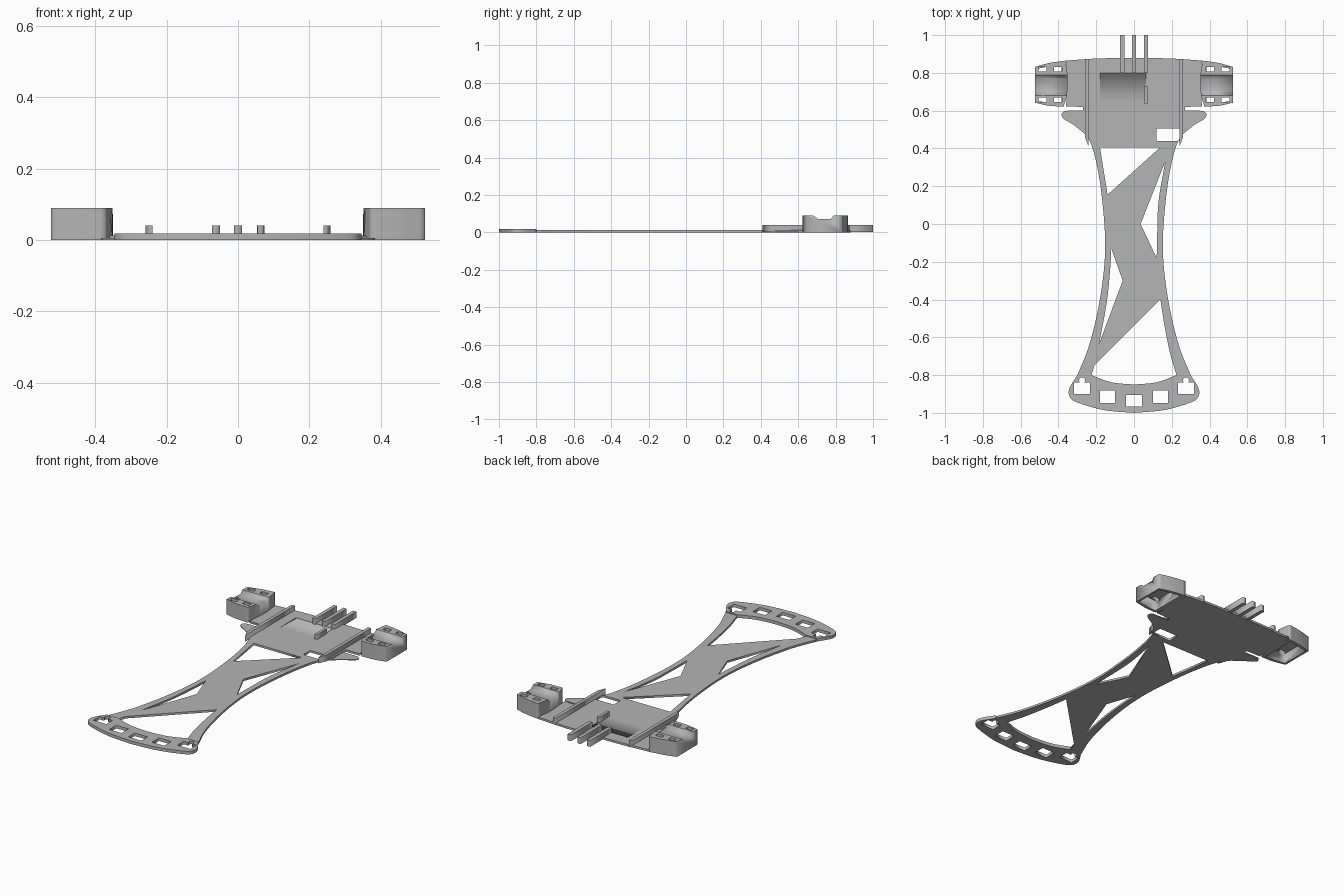
import bpy, bmesh, math
from mathutils import Vector

cube = bpy.data.objects.get("Cube")
if cube:
    bpy.data.objects.remove(cube, do_unlink=True)

grey = bpy.data.materials.new("plain grey")
grey.use_nodes = True
grey.diffuse_color = (0.46, 0.46, 0.46, 1)
grey.node_tree.nodes["Principled BSDF"].inputs["Base Color"].default_value = grey.diffuse_color


def smooth(points, steps=5):
    """Soft curve passing through the given points."""
    pts = [Vector(p) for p in points]
    pts = [2 * pts[0] - pts[1]] + pts + [2 * pts[-1] - pts[-2]]
    out = []
    for a, b, c, d in zip(pts, pts[1:], pts[2:], pts[3:]):
        for i in range(steps):
            t = i / steps
            out.append(b + (c - a) * t / 2 + (a * 2 - b * 5 + c * 4 - d) * t * t / 2
                       + (b * 3 - a - c * 3 + d) * t ** 3 / 2)
    return [tuple(p) for p in out] + [tuple(points[-1])]


def flip(points):
    return [(-x, y) for x, y in reversed(points)]


def rect(x, y, w, h):
    return [(x - w / 2, y - h / 2), (x + w / 2, y - h / 2), (x + w / 2, y + h / 2), (x - w / 2, y + h / 2)]


def prism(name, loops, low, high, along_x=False):
    """Extrude a filled outline with holes, upwards or along x."""
    curve = bpy.data.curves.new(name, "CURVE")
    curve.dimensions = "2D"
    curve.fill_mode = "BOTH"
    curve.extrude = (high - low) / 2
    for loop in loops:
        spline = curve.splines.new("POLY")
        spline.points.add(len(loop) - 1)
        for point, (u, v) in zip(spline.points, loop):
            point.co = (u, v, 0, 1)
        spline.use_cyclic_u = True
    temp = bpy.data.objects.new(name, curve)
    bpy.context.collection.objects.link(temp)
    graph = bpy.context.evaluated_depsgraph_get()
    mesh = bpy.data.meshes.new_from_object(temp.evaluated_get(graph))
    bpy.data.objects.remove(temp, do_unlink=True)
    bm = bmesh.new()
    bm.from_mesh(mesh)
    bmesh.ops.remove_doubles(bm, verts=bm.verts, dist=0.00005)
    for v in bm.verts:
        v.co.z += (low + high) / 2
        if along_x:
            v.co = v.co.zxy
    bmesh.ops.recalc_face_normals(bm, faces=bm.faces)
    bm.to_mesh(mesh)
    bm.free()
    mesh.materials.clear()
    mesh.materials.append(grey)
    obj = bpy.data.objects.new(name, mesh)
    bpy.context.collection.objects.link(obj)
    return obj


def cut(obj, cutter):
    cutter.hide_render = True
    mod = obj.modifiers.new("cut", "BOOLEAN")
    mod.operation = "DIFFERENCE"
    mod.solver = "EXACT"
    mod.object = cutter
    bpy.context.view_layer.objects.active = obj
    bpy.ops.object.modifier_apply(modifier=mod.name)
    bpy.data.objects.remove(cutter, do_unlink=True)


# Frame: deck, waisted side arms and diagonal braces
THICK = 0.012
arm = smooth([(0.30, -0.8), (0.24, -0.65), (0.19, -0.45), (0.16, -0.25), (0.153, -0.1),
              (0.16, 0.04), (0.18, 0.22), (0.21, 0.37), (0.24, 0.45), (0.27, 0.485)])
deck = [(0.27, 0.62), (0.36, 0.622), (0.352, 0.74), (0.36, 0.865)]
back = smooth([(0.36, 0.865), (0.2, 0.876), (0, 0.88)])[1:]
right_half = arm + deck + back
inner_arm = smooth([(0.14, -0.4), (0.16, -0.53), (0.19, -0.68), (0.225, -0.8)])
outline = right_half + flip(right_half)[1:] + [(-0.225, -0.8), (-0.21, -0.75)] + inner_arm
braces = [
    [(-0.18, 0.405), (0.138, 0.405), (-0.14, 0.155)],
    smooth([(0.12, -0.18), (0.123, -0.05), (0.13, 0.12), (0.165, 0.33)]) + [(0.035, 0)],
    smooth([(-0.12, -0.13), (-0.127, -0.25), (-0.145, -0.42), (-0.185, -0.635)]) + [(-0.06, -0.3)],
]
frame = prism("frame", [outline, rect(0.18, 0.472, 0.12, 0.065)] + braces, 0, THICK)
ramp = [(0.64, THICK), (0.8, 0.006), (0.8, 0.03), (0.64, 0.03)]
cut(frame, prism("ramp_cutter", [ramp], -0.18, 0.063, True))

# Front foot: thicker curved bar with square windows
side = smooth([(0, -1), (0.16, -0.985), (0.3, -0.945), (0.34, -0.915), (0.342, -0.87), (0.30, -0.8)])
inside = smooth([(0.225, -0.8), (0.12, -0.838), (0, -0.85)])
half = side + inside
foot = half + flip(half)[1:-1]
windows = [rect(0, -0.935, 0.085, 0.06)]
for s in (-1, 1):
    windows.append(rect(s * 0.14, -0.914, 0.08, 0.066))
    window = rect(s * 0.275, -0.87, 0.085, 0.06)
    bump = [(s * 0.275 + 0.016 * math.cos(a), -0.828 + 0.016 * math.sin(a))
            for a in (math.radians(d) for d in range(-30, 240, 30))]
    neck = [(s * 0.275 + 0.012, -0.84)], [(s * 0.275 - 0.012, -0.84)]
    windows.append(window[:3] + neck[0] + bump + neck[1] + window[3:])
prism("front_foot", [foot] + windows, 0, 0.018)

# Pins at the back and the small stop on the deck
for name, x in (("left_pin", 0.064), ("middle_pin", 0), ("right_pin", -0.062)):
    prism(name, [rect(x, 0.9, 0.022, 0.2)], 0.003, 0.04)
prism("deck_stop", [rect(0.063, 0.683, 0.017, 0.095)], 0.003, 0.04)

for s, label in ((1, "left"), (-1, "right")):
    def place(points):
        return points if s > 0 else flip(points)

    # Thin rounded wing beside the deck
    wing = smooth([(0.27, 0.485), (0.32, 0.525), (0.37, 0.555), (0.384, 0.578), (0.37, 0.597), (0.34, 0.6)])
    prism(label + "_wing", [place(wing + [(0.27, 0.6)])], 0, 0.005)

    # Rail along the deck, its front end following the arm
    rail = [(0.24, 0.41), (0.26, 0.46), (0.26, 0.872), (0.24, 0.874)]
    prism(label + "_rail", [place(rail)], 0.003, 0.04)

    # Hollow mount block with a channel and four slots on top
    hollow_face = smooth([(0.364, 0.865), (0.353, 0.80), (0.351, 0.74), (0.356, 0.68), (0.372, 0.622)])
    block = hollow_face + smooth([(0.372, 0.622), (0.45, 0.626), (0.524, 0.642)])[1:]
    block += smooth([(0.524, 0.832), (0.45, 0.852), (0.364, 0.865)])[:-1]
    mount = prism(label + "_mount", [place(block)], 0, 0.09)
    channel = [(0.68, 0.1), (0.68, 0.09), (0.705, 0.072), (0.775, 0.072), (0.79, 0.09), (0.79, 0.1)]
    cut(mount, prism("channel_cutter", [channel], -0.6, 0.6, True))
    cavity = [(0.385, 0.637), (0.512, 0.65), (0.512, 0.822), (0.385, 0.846)]
    cut(mount, prism("cavity_cutter", [place(cavity)], -0.1, 0.06))
    slots = [place(rect(x, y, 0.042, 0.024)) for x in (0.403, 0.485) for y in (0.657, 0.82)]
    cut(mount, prism("slot_cutter", slots, 0.05, 0.2))
